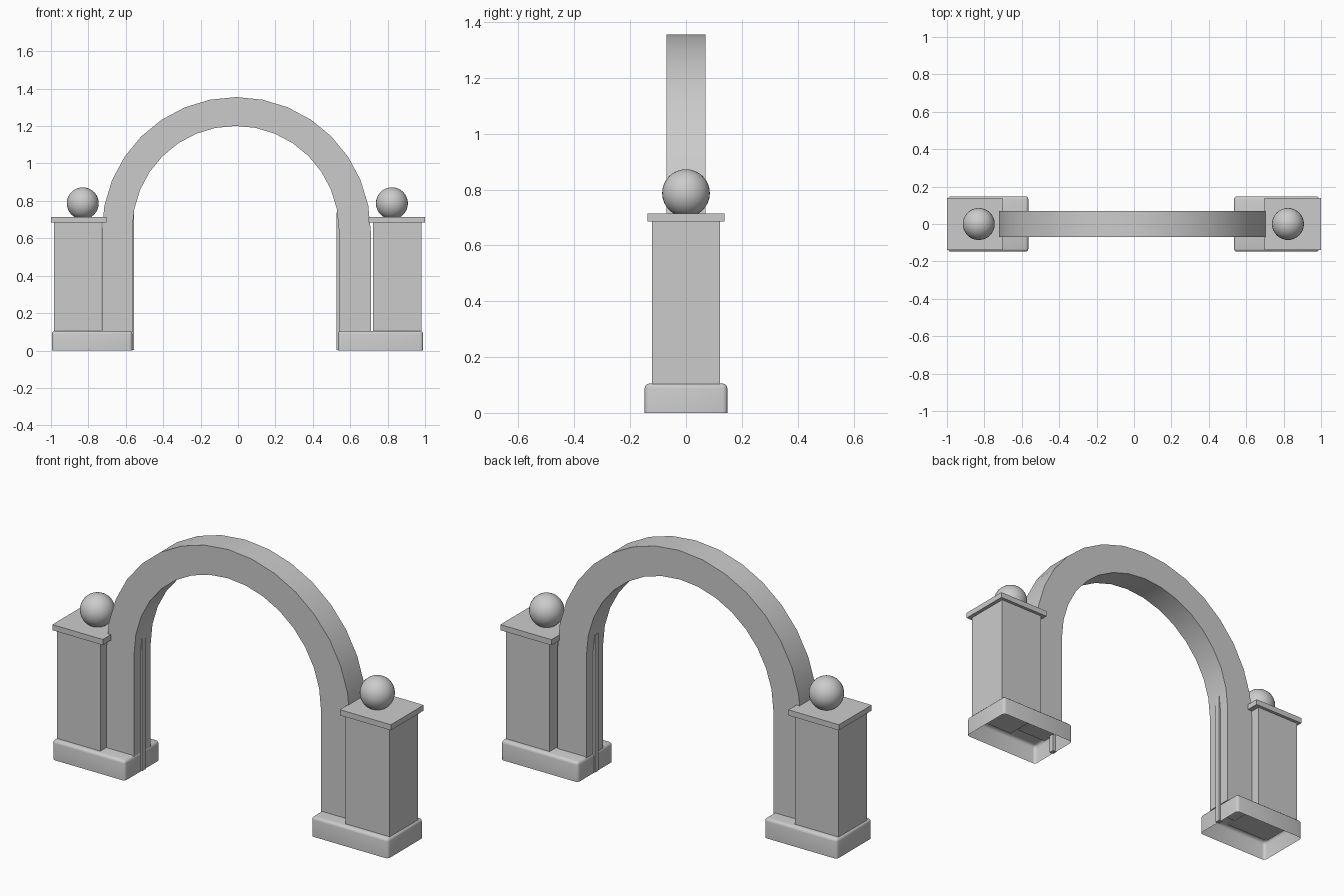
import bpy, bmesh
from math import sin, cos, pi, radians
from mathutils import Vector

old = bpy.data.objects.get("Cube")
if old:
    bpy.data.objects.remove(old, do_unlink=True)

# Single stone colour
stone = bpy.data.materials.new("grey_stone")
stone.use_nodes = True
colour = (0.6, 0.6, 0.6, 1)
stone.diffuse_color = colour
stone.node_tree.nodes["Principled BSDF"].inputs["Base Color"].default_value = colour


def finish(name, bm, smooth=None):
    mesh = bpy.data.meshes.new(name)
    bm.to_mesh(mesh)
    bm.free()
    mesh.materials.append(stone)
    obj = bpy.data.objects.new(name, mesh)
    bpy.context.collection.objects.link(obj)
    if smooth:
        bpy.ops.object.select_all(action="DESELECT")
        obj.select_set(True)
        bpy.context.view_layer.objects.active = obj
        bpy.ops.object.shade_smooth_by_angle(angle=radians(smooth))
    return obj


def block(x0, x1, half_depth, z0, z1):
    bm = bmesh.new()
    bmesh.ops.create_cube(bm, size=1)
    size = Vector((x1 - x0, 2 * half_depth, z1 - z0))
    mid = Vector(((x0 + x1) / 2, 0, (z0 + z1) / 2))
    for v in bm.verts:
        v.co = v.co * size + mid
    return bm


def plinth(name, x0, x1):
    # Open-bottomed shell with rounded corners and top rim
    bm = block(x0, x1, 0.148, 0, 0.105)
    bottom = [f for f in bm.faces if f.normal.z < -0.5]
    bmesh.ops.delete(bm, geom=bottom, context="FACES")
    edges = [e for e in bm.edges if not e.is_boundary]
    bmesh.ops.bevel(bm, geom=edges, offset=0.016, segments=3,
                    profile=0.5, affect="EDGES")
    finish(name, bm, 40)


def ball(name, x):
    bm = bmesh.new()
    bmesh.ops.create_uvsphere(bm, u_segments=32, v_segments=16, radius=0.0855)
    bmesh.ops.translate(bm, verts=bm.verts, vec=(x, 0, 0.787))
    finish(name, bm, 40)


def half_ring(cx, cz, radius, foot, steps=16):
    # Leg foot, semicircle, leg foot
    arc = [(cx - radius * cos(pi * i / steps), cz + radius * sin(pi * i / steps))
           for i in range(steps + 1)]
    return [(cx - radius, foot)] + arc + [(cx + radius, foot)]


# Arch with straight legs
outer = half_ring(-0.009, 0.636, 0.719, 0.1)
inner = half_ring(-0.013, 0.649, 0.552, 0.1)
bm = bmesh.new()
sections = []
for (ox, oz), (ix, iz) in zip(outer, inner):
    corners = ((ox, -0.07, oz), (ox, 0.07, oz), (ix, 0.07, iz), (ix, -0.07, iz))
    sections.append([bm.verts.new(c) for c in corners])
for a, b in zip(sections, sections[1:]):
    for k in range(4):
        n = (k + 1) % 4
        bm.faces.new((a[k], a[n], b[n], b[k]))
bm.faces.new(sections[0])
bm.faces.new(sections[-1])
bmesh.ops.recalc_face_normals(bm, faces=bm.faces)
finish("arch", bm, 30)

# Piers: the extents of each side differ slightly
sides = {
    "right": dict(plinth=(-0.995, -0.565), pier=(-0.985, -0.729),
                  cap=(-1.0, -0.702), strip=(-0.58, -0.556), ball=-0.83),
    "left": dict(plinth=(0.535, 0.99), pier=(0.721, 0.98),
                 cap=(0.698, 1.0), strip=(0.527, 0.551), ball=0.823),
}
for side, s in sides.items():
    plinth(side + "_plinth", *s["plinth"])
    finish(side + "_pier", block(*s["pier"], 0.121, 0.1, 0.69))
    finish(side + "_cap", block(*s["cap"], 0.138, 0.685, 0.715))
    finish(side + "_gate_strip", block(*s["strip"], 0.014, 0.004, 0.737))
    ball(side + "_ball", s["ball"])
